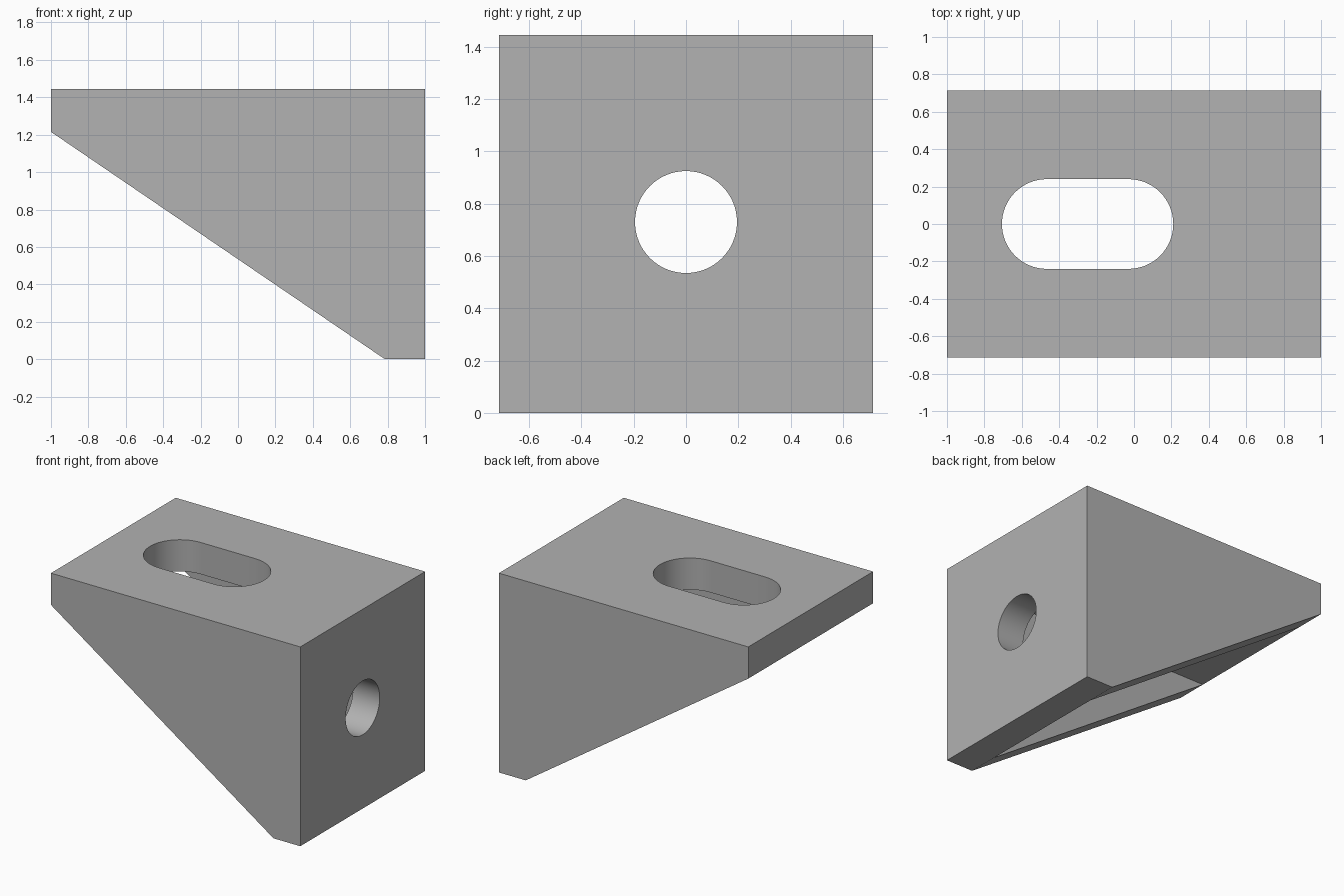
import bpy, bmesh
from math import sin, cos, pi, radians
from mathutils import Vector

if "Cube" in bpy.data.objects:
    bpy.data.objects.remove(bpy.data.objects["Cube"], do_unlink=True)

HALF_W, INNER_W = 0.715, 0.49      # outer and inner half widths
TOP, PLATE_Z, PLATE_X = 1.445, 1.215, 0.785

grey = bpy.data.materials.new("light grey")
grey.use_nodes = True
colour = (0.445, 0.445, 0.445, 1)
grey.diffuse_color = colour
grey.node_tree.nodes["Principled BSDF"].inputs["Base Color"].default_value = colour


def make_object(name, bm):
    bmesh.ops.remove_doubles(bm, verts=bm.verts, dist=1e-5)
    bmesh.ops.recalc_face_normals(bm, faces=bm.faces)
    mesh = bpy.data.meshes.new(name)
    bm.to_mesh(mesh)
    bm.free()
    mesh.materials.append(grey)
    obj = bpy.data.objects.new(name, mesh)
    bpy.context.collection.objects.link(obj)
    return obj


def slot_cutter(name, centre, radius, half_run, along, across, depth):
    """Solid with a round-ended outline, extruded along depth both ways."""
    bm = bmesh.new()
    centre, along, across, depth = map(Vector, (centre, along, across, depth))
    verts = []
    steps = 32
    for side in (1, -1):
        for i in range(steps + 1):
            a = pi * i / steps - pi / 2
            offset = along * (half_run + radius * cos(a)) + across * radius * sin(a)
            verts.append(bm.verts.new(centre + side * offset - depth))
    bmesh.ops.remove_doubles(bm, verts=bm.verts, dist=1e-5)
    face = bm.faces.new(list(bm.verts))
    moved = bmesh.ops.extrude_face_region(bm, geom=[face], use_keep_orig=True)["geom"]
    bmesh.ops.translate(bm, vec=depth * 2,
                        verts=[v for v in moved if isinstance(v, bmesh.types.BMVert)])
    return make_object(name, bm)


# Bracket: an L of two thick plates joined by a sloping gusset on each side
bm = bmesh.new()
foot, corner, tip = (1, 0), (1, TOP), (-1, TOP)
lip, toe, inside = (-1, PLATE_Z), (PLATE_X, 0), (PLATE_X, PLATE_Z)


def face(*points):
    bm.faces.new([bm.verts.new((p[0], y, p[1])) for p, y in points])


def strip(p, q, y0, y1):
    face((p, y0), (q, y0), (q, y1), (p, y1))


for s in (1, -1):
    outer, inner = s * HALF_W, s * INNER_W
    face(*[(p, outer) for p in (foot, corner, tip, lip, toe)])
    face(*[(p, inner) for p in (lip, inside, toe)])
    strip(lip, toe, outer, inner)
strip(foot, corner, -HALF_W, HALF_W)
strip(corner, tip, -HALF_W, HALF_W)
strip(toe, inside, -INNER_W, INNER_W)
strip(inside, lip, -INNER_W, INNER_W)
# End faces carry the inner gusset corners along one edge
for far, near in ((tip, lip), (foot, toe)):
    face((far, -HALF_W), (far, HALF_W), (near, HALF_W),
         (near, INNER_W), (near, -INNER_W), (near, -HALF_W))
bracket = make_object("corner_bracket", bm)

# Slot through the top plate and round hole through the end plate
cutters = [
    slot_cutter("slot_cutter", (-0.248, 0, 1.33), 0.24, 0.218,
                (1, 0, 0), (0, 1, 0), (0, 0, 0.3)),
    slot_cutter("hole_cutter", (0.9, 0, 0.73), 0.195, 0,
                (0, 1, 0), (0, 0, 1), (0.3, 0, 0)),
]
bpy.ops.object.select_all(action="DESELECT")
bpy.context.view_layer.objects.active = bracket
bracket.select_set(True)
for cutter in cutters:
    cutter.hide_render = True
    mod = bracket.modifiers.new(cutter.name, "BOOLEAN")
    mod.operation, mod.solver, mod.object = "DIFFERENCE", "EXACT", cutter
    bpy.ops.object.modifier_apply(modifier=mod.name)
    bpy.data.objects.remove(cutter, do_unlink=True)

bpy.ops.object.shade_smooth_by_angle(angle=radians(30))
